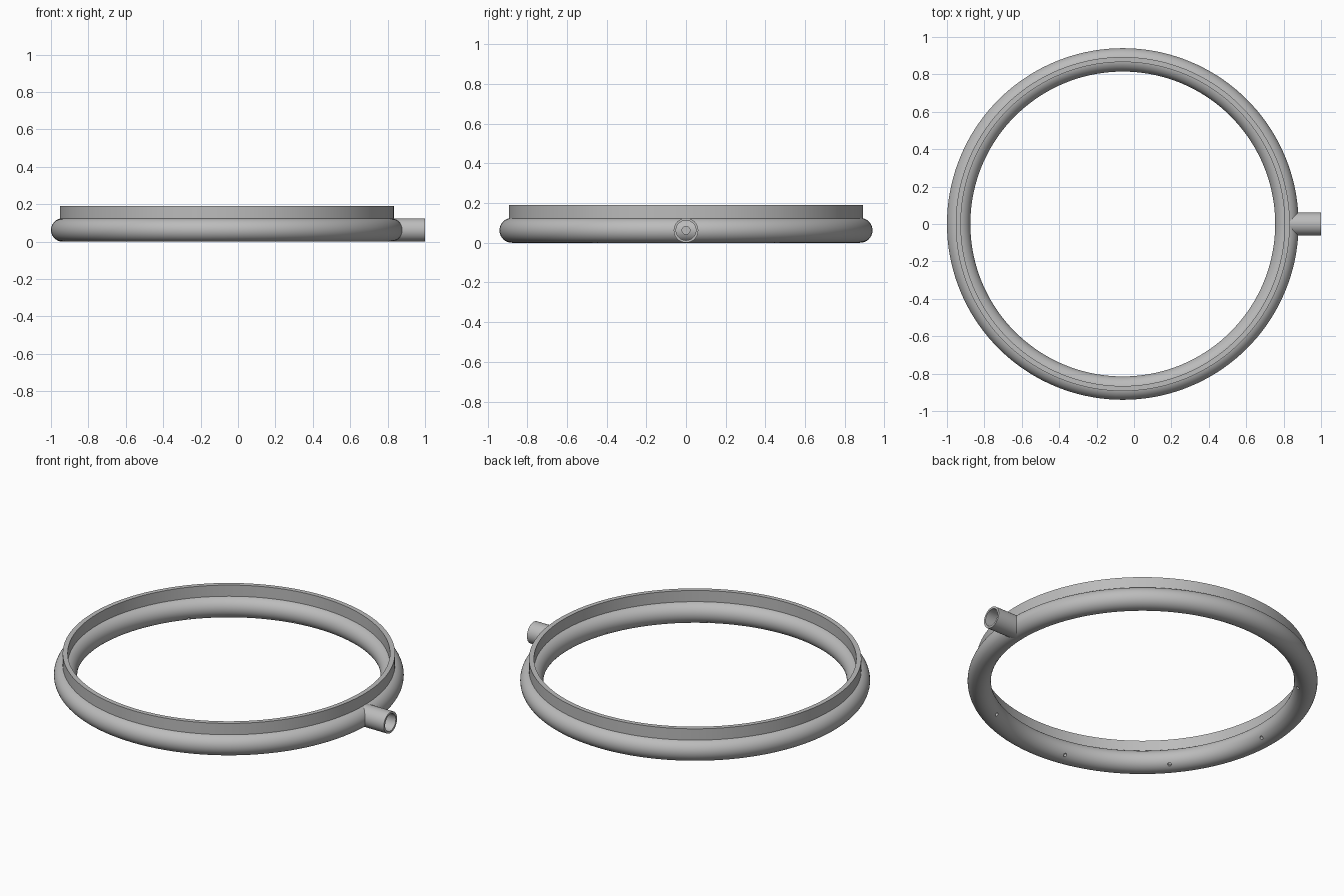
import bpy
import bmesh
from math import cos, sin, pi, radians
from mathutils import Matrix, Vector

if "Cube" in bpy.data.objects:
    bpy.data.objects.remove(bpy.data.objects["Cube"], do_unlink=True)

CENTRE_X = -0.06    # ring centre; the inlet pipe reaches x = 1
RING_R = 0.8775     # centreline radius of the tube
TUBE_R = 0.0625
BORE_R = 0.05

metal = bpy.data.materials.new("grey metal")
metal.use_nodes = True
metal.diffuse_color = (0.5, 0.5, 0.5, 1)
metal.node_tree.nodes["Principled BSDF"].inputs["Base Color"].default_value = (0.5, 0.5, 0.5, 1)


def make_object(name, bm, location):
    bmesh.ops.recalc_face_normals(bm, faces=bm.faces)
    mesh = bpy.data.meshes.new(name)
    bm.to_mesh(mesh)
    bm.free()
    mesh.materials.append(metal)
    obj = bpy.data.objects.new(name, mesh)
    obj.location = location
    bpy.context.collection.objects.link(obj)
    return obj


def activate(obj):
    bpy.ops.object.select_all(action='DESELECT')
    obj.select_set(True)
    bpy.context.view_layer.objects.active = obj


def smooth(obj):
    activate(obj)
    bpy.ops.object.shade_smooth_by_angle(angle=radians(35))


def lathe(bm, profile, steps):
    """Revolve a closed (radius, height) profile about z."""
    rings = []
    for i in range(steps):
        a = 2 * pi * i / steps
        rings.append([bm.verts.new((r * cos(a), r * sin(a), z)) for r, z in profile])
    faces = []
    n = len(profile)
    for i in range(steps):
        p, q = rings[i], rings[(i + 1) % steps]
        for j in range(n):
            k = (j + 1) % n
            faces.append(bm.faces.new((p[j], q[j], q[k], p[k])))
    return faces


def circle(radius, count):
    return [(RING_R + radius * cos(2 * pi * j / count), TUBE_R + radius * sin(2 * pi * j / count))
            for j in range(count)]


def rectangle(r0, r1, z0, z1):
    return [(r0, z0), (r1, z0), (r1, z1), (r0, z1)]


def drill(bm, centre, direction, radius, depth):
    turn = Vector(direction).to_track_quat('Z', 'Y').to_matrix().to_4x4()
    bmesh.ops.create_cone(bm, cap_ends=True, segments=20, radius1=radius, radius2=radius,
                          depth=depth, matrix=Matrix.Translation(centre) @ turn)


# Hollow ring tube
bm = bmesh.new()
lathe(bm, circle(TUBE_R, 40), 144)
lathe(bm, circle(BORE_R, 24), 144)
ring_tube = make_object("ring_tube", bm, (CENTRE_X, 0, 0))

# Nine outlet holes, angled down and inward, and one inlet hole behind the pipe
bm = bmesh.new()
slant = TUBE_R * cos(pi / 4)
for i in range(9):
    a = radians(20 + 40 * i)
    r = RING_R - slant
    drill(bm, (r * cos(a), r * sin(a), TUBE_R - slant), (-cos(a), -sin(a), -1), 0.01, 0.05)
drill(bm, (RING_R + TUBE_R, 0, TUBE_R), (1, 0, 0), 0.02, 0.06)
cutter = make_object("hole_cutter", bm, (CENTRE_X, 0, 0))
cutter.hide_render = True

cut = ring_tube.modifiers.new("holes", 'BOOLEAN')
cut.operation = 'DIFFERENCE'
cut.solver = 'EXACT'
cut.object = cutter
activate(ring_tube)
bpy.ops.object.modifier_apply(modifier=cut.name)
bpy.data.objects.remove(cutter, do_unlink=True)
smooth(ring_tube)

# Upright band on top of the tube
bm = bmesh.new()
lathe(bm, rectangle(0.866, 0.893, 0.117, 0.19), 144)
smooth(make_object("upright_band", bm, (CENTRE_X, 0, 0)))

# Open inlet pipe, its inner end sunk into the tube
bm = bmesh.new()
lathe(bm, rectangle(BORE_R, 0.062, RING_R, 1 - CENTRE_X), 48)
bm.transform(Matrix.Rotation(pi / 2, 4, 'Y'))
smooth(make_object("inlet_pipe", bm, (CENTRE_X, 0, TUBE_R)))
